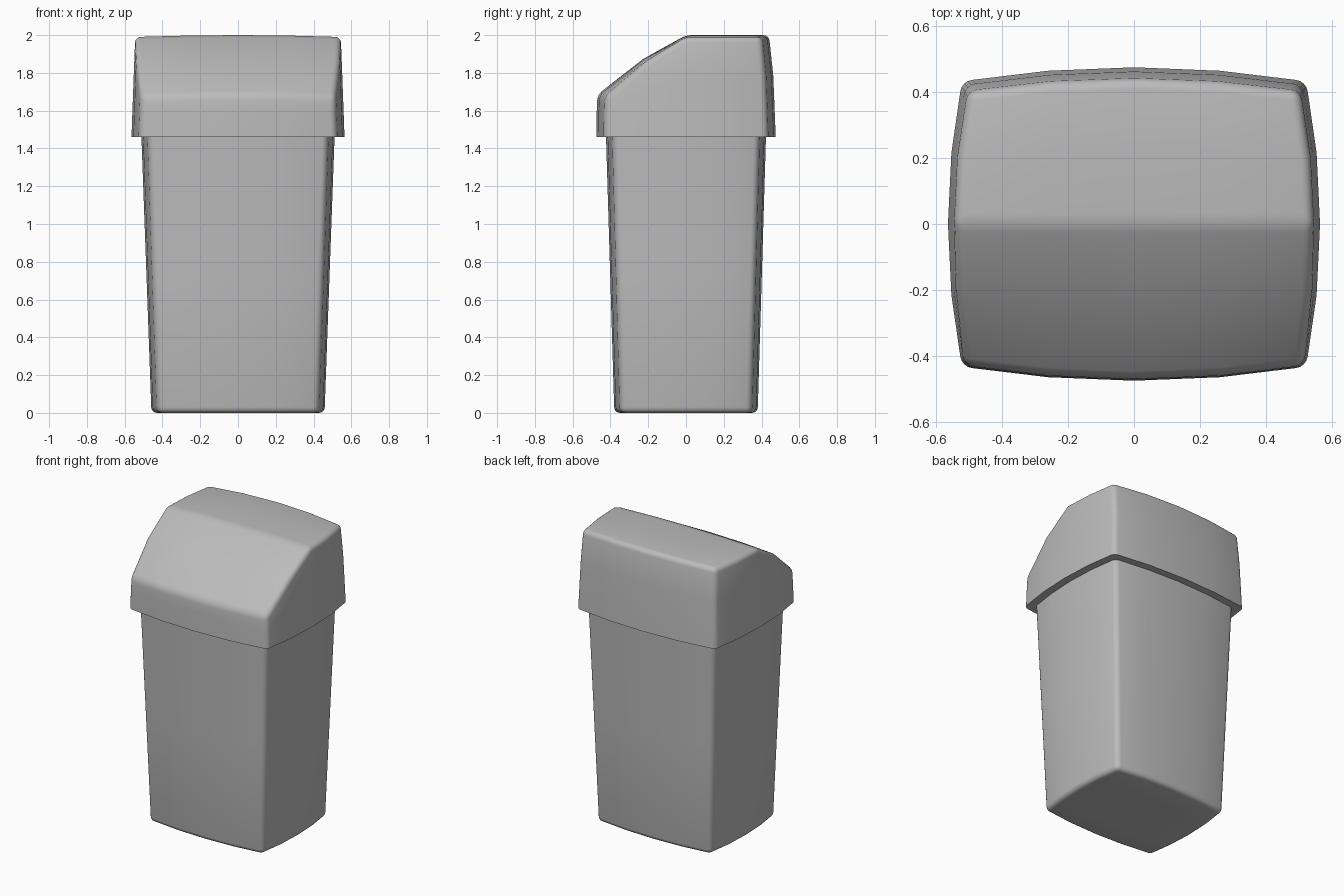
import bpy, bmesh, math

cube = bpy.data.objects.get("Cube")
if cube:
    bpy.data.objects.remove(cube, do_unlink=True)

# One plain grey plastic
plastic = bpy.data.materials.new("grey plastic")
plastic.use_nodes = True
grey = (0.5, 0.5, 0.5, 1)
plastic.diffuse_color = grey
plastic.node_tree.nodes["Principled BSDF"].inputs["Base Color"].default_value = grey


def bowed(u, v, corner, bow):
    """Point of a rectangle whose four sides bow outwards."""
    return (u * (corner[0] + bow * (1 - v * v)),
            v * (corner[1] + bow * (1 - u * u)))


def shell(name, levels, place, radius):
    """Cap grid with walls drawn down through the levels, then shaped by place(u, v, s)."""
    bm = bmesh.new()
    bmesh.ops.create_grid(bm, x_segments=4, y_segments=4, size=1)
    for vert in bm.verts:
        vert.co.z = levels[0]
    rim = [e for e in bm.edges if e.is_boundary]
    for s in levels[1:]:
        new = bmesh.ops.extrude_edge_only(bm, edges=rim)["geom"]
        for vert in (g for g in new if isinstance(g, bmesh.types.BMVert)):
            vert.co.z = s
        rim = [e for e in bm.edges if e.is_boundary]
    for vert in bm.verts:
        vert.co = place(*vert.co)
    bmesh.ops.recalc_face_normals(bm, faces=bm.faces)
    # Round every real corner, leaving the open rim crisp
    sharp = [e for e in bm.edges
             if not e.is_boundary and e.calc_face_angle(0) > math.radians(18)]
    bmesh.ops.bevel(bm, geom=sharp, offset=radius, segments=4, profile=0.5,
                    affect='EDGES', clamp_overlap=True)
    bmesh.ops.holes_fill(bm, edges=[e for e in bm.edges if e.is_boundary], sides=0)
    bmesh.ops.recalc_face_normals(bm, faces=bm.faces)
    mesh = bpy.data.meshes.new(name)
    bm.to_mesh(mesh)
    bm.free()
    mesh.materials.append(plastic)
    obj = bpy.data.objects.new(name, mesh)
    bpy.context.collection.objects.link(obj)
    bpy.ops.object.select_all(action='DESELECT')
    obj.select_set(True)
    bpy.context.view_layer.objects.active = obj
    bpy.ops.object.shade_smooth_by_angle(angle=math.radians(35))
    return obj


# Tapered bin, narrower at the floor
def place_bin(u, v, s):
    x, y = bowed(u, v, (0.476, 0.388), 0.036)
    scale = 0.895 + 0.105 * s
    return x * scale, y * scale, 1.48 * s


# Lid with a sloping front and a flat top
LID_BASE, LID_TOP = 1.46, 2.0


def place_lid(u, v, s):
    x, y = bowed(u, v, (0.522, 0.433), 0.042)
    crown = LID_TOP - 0.01 * u * u
    if v < 0:
        crown -= 0.19 * -v + 0.125 * v * v
    z = LID_BASE + s * (crown - LID_BASE)
    t = (z - LID_BASE) / (LID_TOP - LID_BASE)
    return x * (1 - 0.035 * t), y * (1 - 0.075 * t * t), z


shell("bin_body", [0, 0.5, 1], place_bin, 0.03)
shell("lid", [1, 0.6, 0], place_lid, 0.03)
